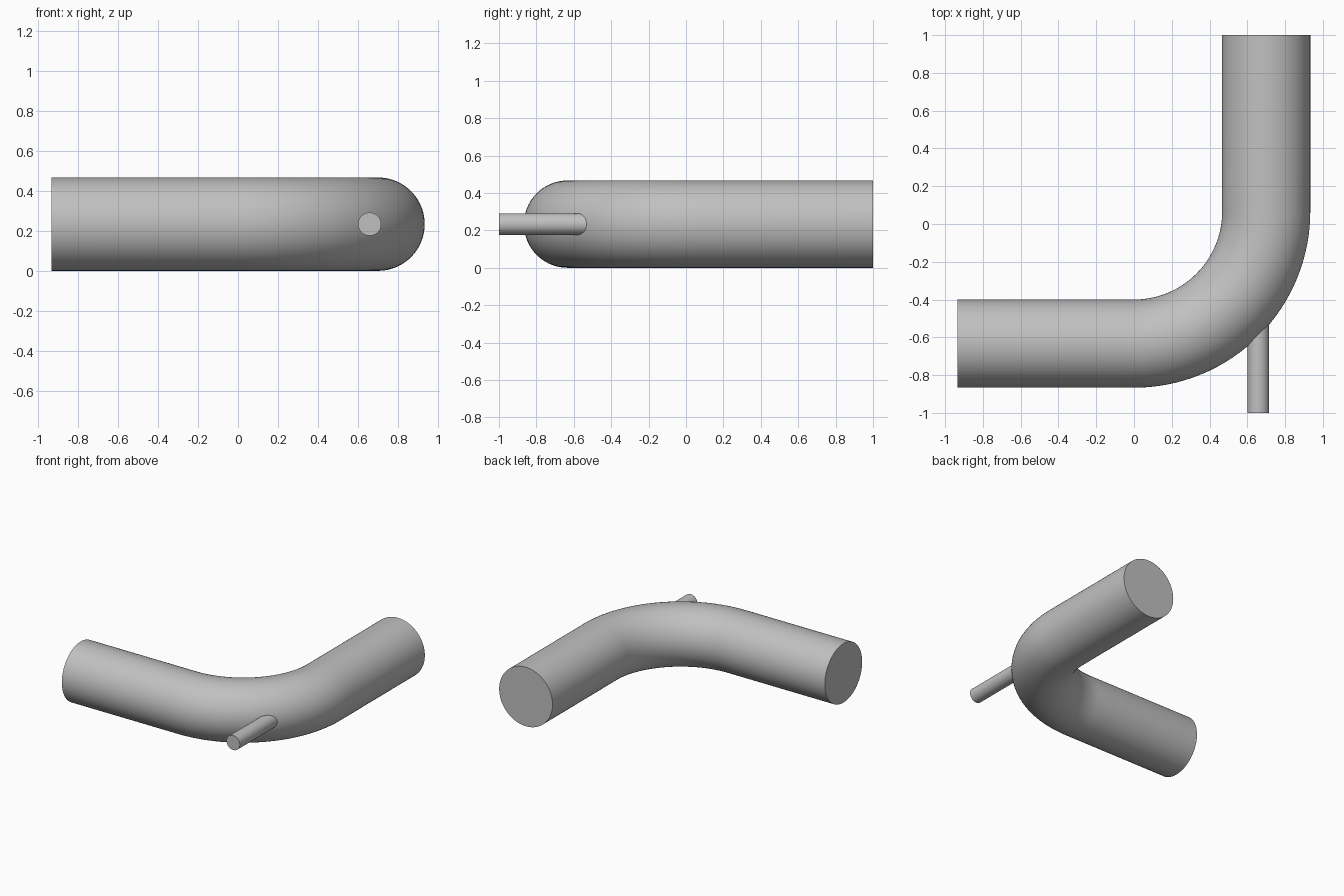
import bpy, bmesh, math
from mathutils import Vector

cube = bpy.data.objects.get("Cube")
if cube:
    bpy.data.objects.remove(cube, do_unlink=True)

grey = bpy.data.materials.new("plain grey")
grey.use_nodes = True
colour = (0.53, 0.53, 0.53, 1)
grey.diffuse_color = colour
grey.node_tree.nodes["Principled BSDF"].inputs["Base Color"].default_value = colour

PIPE_R = 0.2333
BEND_R = 0.70
BEND_Y = 0.0667
AXIS_Z = PIPE_R


def sweep(name, stations, radius, sides):
    """Solid round tube through (point, direction) stations in a level plane."""
    bm = bmesh.new()
    rings = []
    up = Vector((0, 0, 1))
    for point, direction in stations:
        side = direction.cross(up)
        ring = []
        for i in range(sides):
            a = math.tau * i / sides
            ring.append(bm.verts.new(point + radius * (math.cos(a) * side + math.sin(a) * up)))
        rings.append(ring)
    for a, b in zip(rings, rings[1:]):
        for i in range(sides):
            j = (i + 1) % sides
            bm.faces.new((a[i], a[j], b[j], b[i]))
    bm.faces.new(rings[0])
    bm.faces.new(rings[-1])
    bmesh.ops.recalc_face_normals(bm, faces=bm.faces)
    mesh = bpy.data.meshes.new(name)
    bm.to_mesh(mesh)
    bm.free()
    mesh.materials.append(grey)
    obj = bpy.data.objects.new(name, mesh)
    bpy.context.collection.objects.link(obj)
    bpy.ops.object.select_all(action="DESELECT")
    obj.select_set(True)
    bpy.context.view_layer.objects.active = obj
    bpy.ops.object.shade_smooth_by_angle(angle=math.radians(35))
    return obj


# Elbow pipe: straight leg, quarter bend, straight leg
along_x, along_y = Vector((1, 0, 0)), Vector((0, 1, 0))
path = [(Vector((-0.9333, BEND_Y - BEND_R, AXIS_Z)), along_x)]
STEPS = 32
for k in range(STEPS + 1):
    a = math.pi / 2 * k / STEPS
    point = Vector((BEND_R * math.sin(a), BEND_Y - BEND_R * math.cos(a), AXIS_Z))
    path.append((point, Vector((math.cos(a), math.sin(a), 0))))
path.append((Vector((BEND_R, 1, AXIS_Z)), along_y))
sweep("elbow_pipe", path, PIPE_R, 96)

# Thin rod running into the outside of the bend
rod = [(Vector((0.658, y, AXIS_Z)), along_y) for y in (-1, -0.45)]
sweep("side_rod", rod, 0.058, 48)
